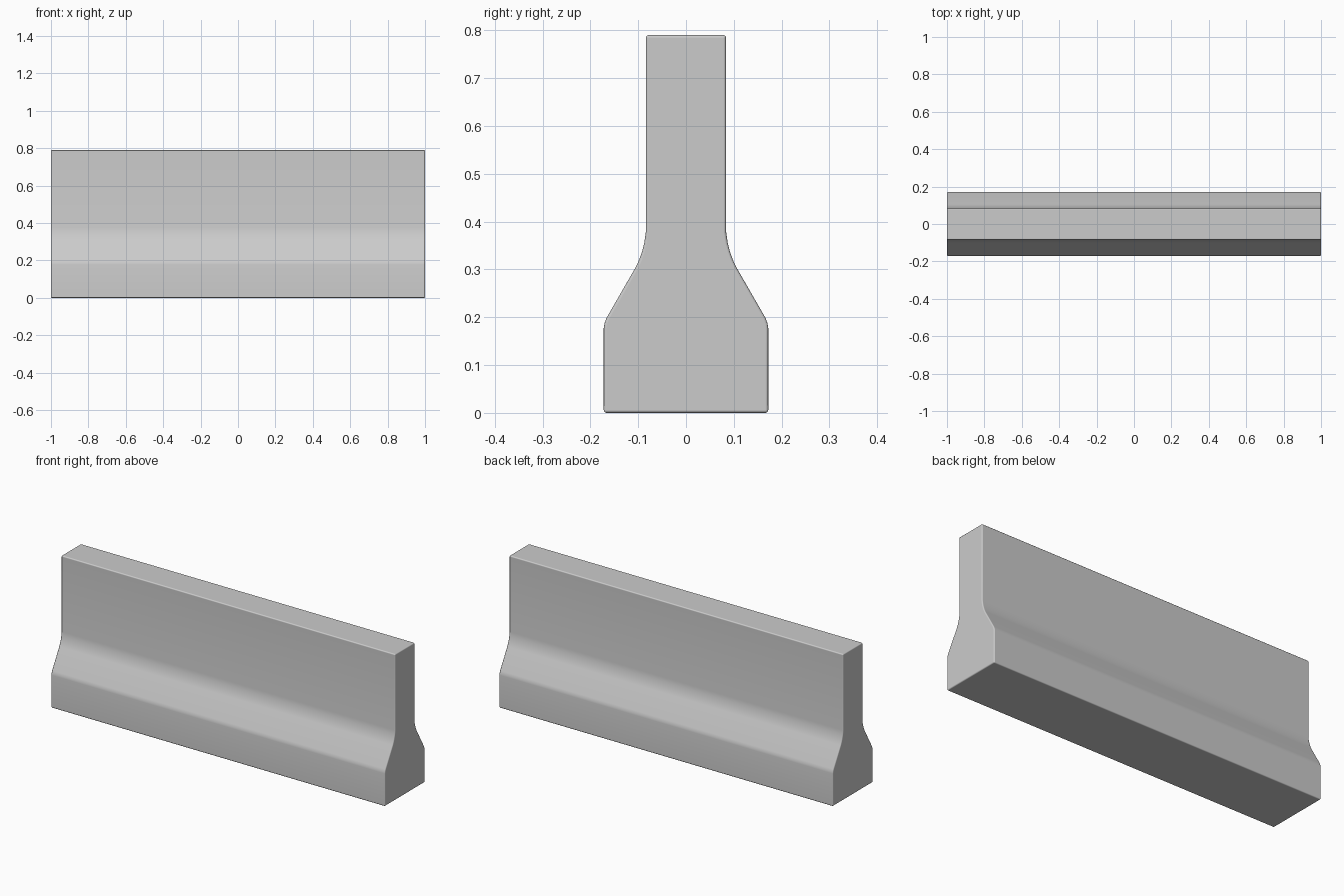
import bpy, bmesh
from math import radians

if "Cube" in bpy.data.objects:
    bpy.data.objects.remove(bpy.data.objects["Cube"])

# Half cross-section (y, z), from the base up to the top
half = [(0.172, 0.0), (0.172, 0.177), (0.1705, 0.187), (0.166, 0.199),
        (0.105, 0.305), (0.098, 0.320), (0.092, 0.337), (0.087, 0.357),
        (0.084, 0.378), (0.084, 0.79)]
profile = half + [(-y, z) for y, z in reversed(half)]

# Barrier body: the profile extruded along x
bm = bmesh.new()
end = bm.faces.new([bm.verts.new((-1, y, z)) for y, z in profile])
ext = bmesh.ops.extrude_face_region(bm, geom=[end])
moved = [g for g in ext["geom"] if isinstance(g, bmesh.types.BMVert)]
bmesh.ops.translate(bm, verts=moved, vec=(2, 0, 0))
bmesh.ops.recalc_face_normals(bm, faces=bm.faces)
mesh = bpy.data.meshes.new("barrier_body")
bm.to_mesh(mesh)
bm.free()
barrier = bpy.data.objects.new("barrier_body", mesh)
bpy.context.collection.objects.link(barrier)

# Softly rounded outer edges
bevel = barrier.modifiers.new("edge_rounding", 'BEVEL')
bevel.width = 0.006
bevel.segments = 3
bevel.limit_method = 'ANGLE'
bevel.angle_limit = radians(60)
bevel.harden_normals = True

bpy.context.view_layer.objects.active = barrier
barrier.select_set(True)
bpy.ops.object.shade_smooth_by_angle(angle=radians(40))
